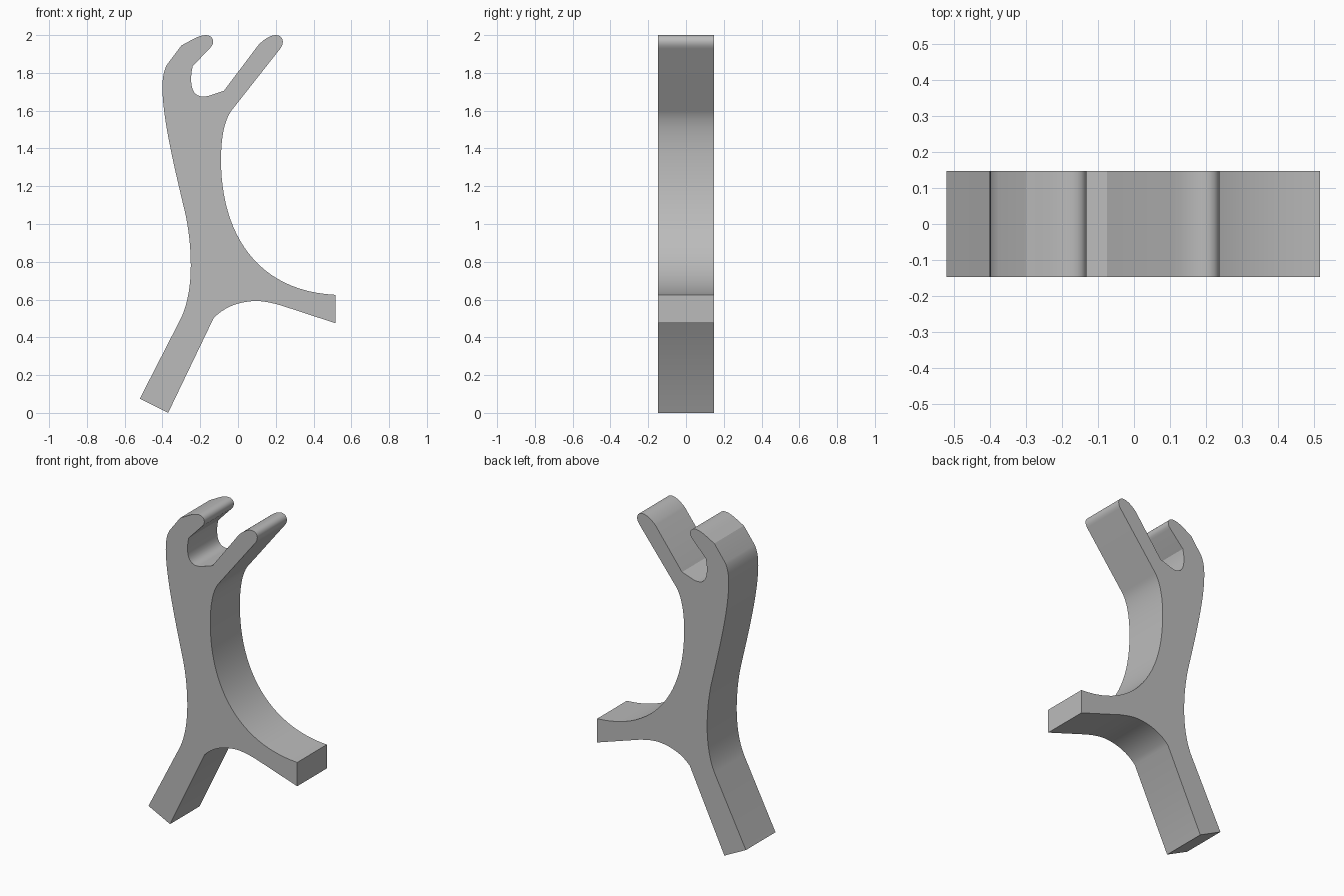
import bpy, bmesh, math

cube = bpy.data.objects.get("Cube")
if cube:
    bpy.data.objects.remove(cube, do_unlink=True)

HALF = 0.147  # half the thickness of the plate
outline = []


def line(*pts):
    outline.extend(pts)


def curve(c1, c2, end, steps=8):
    """Cubic curve from the last outline point to end."""
    p = outline[-1]
    for i in range(1, steps + 1):
        t = i / steps
        u = 1 - t
        outline.append(tuple(u**3 * a + 3*u*u*t * b + 3*u*t*t * c + t**3 * d
                             for a, b, c, d in zip(p, c1, c2, end)))


# Lower leg and left side
line((-0.37, 0.0), (-0.52, 0.075), (-0.30, 0.505))
curve((-0.265, 0.58), (-0.25, 0.68), (-0.25, 0.78))
curve((-0.25, 0.88), (-0.262, 0.98), (-0.28, 1.06))
curve((-0.335, 1.29), (-0.40, 1.56), (-0.40, 1.72), 12)
curve((-0.40, 1.77), (-0.395, 1.81), (-0.375, 1.845))
# Hooked finger with rounded tip
line((-0.30, 1.945))
curve((-0.25, 1.97), (-0.21, 2.0), (-0.17, 2.0))
curve((-0.13, 2.0), (-0.12, 1.96), (-0.145, 1.935))
# Notch
line((-0.24, 1.835))
curve((-0.25, 1.79), (-0.25, 1.76), (-0.245, 1.73))
curve((-0.235, 1.68), (-0.20, 1.665), (-0.15, 1.68))
line((-0.075, 1.705))
# Straight finger with rounded tip
line((0.11, 1.95))
curve((0.135, 1.975), (0.17, 2.0), (0.20, 2.0))
curve((0.235, 2.0), (0.25, 1.965), (0.225, 1.93))
# Large inner curve down to the side arm
line((-0.035, 1.60))
curve((-0.075, 1.545), (-0.09, 1.45), (-0.09, 1.34))
curve((-0.09, 0.95), (0.10, 0.645), (0.515, 0.625), 24)
# Side arm and underside
line((0.515, 0.475), (0.225, 0.57))
curve((0.17, 0.585), (0.12, 0.595), (0.08, 0.592))
curve((0.0, 0.587), (-0.075, 0.56), (-0.13, 0.50))

# Extrude the profile through the thickness
bm = bmesh.new()
face = bm.faces.new([bm.verts.new((x, -HALF, z)) for x, z in outline])
new = bmesh.ops.extrude_face_region(bm, geom=[face])["geom"]
bmesh.ops.translate(bm, vec=(0, 2 * HALF, 0),
                    verts=[g for g in new if isinstance(g, bmesh.types.BMVert)])
bmesh.ops.recalc_face_normals(bm, faces=bm.faces)
mesh = bpy.data.meshes.new("forked_bracket")
bm.to_mesh(mesh)
bm.free()
bracket = bpy.data.objects.new("forked_bracket", mesh)
bpy.context.collection.objects.link(bracket)

# Plain grey
grey = bpy.data.materials.new("plain_grey")
grey.use_nodes = True
colour = (0.5, 0.5, 0.5, 1)
grey.diffuse_color = colour
grey.node_tree.nodes["Principled BSDF"].inputs["Base Color"].default_value = colour
mesh.materials.append(grey)

bpy.context.view_layer.objects.active = bracket
bracket.select_set(True)
bpy.ops.object.shade_smooth_by_angle(angle=math.radians(25))
